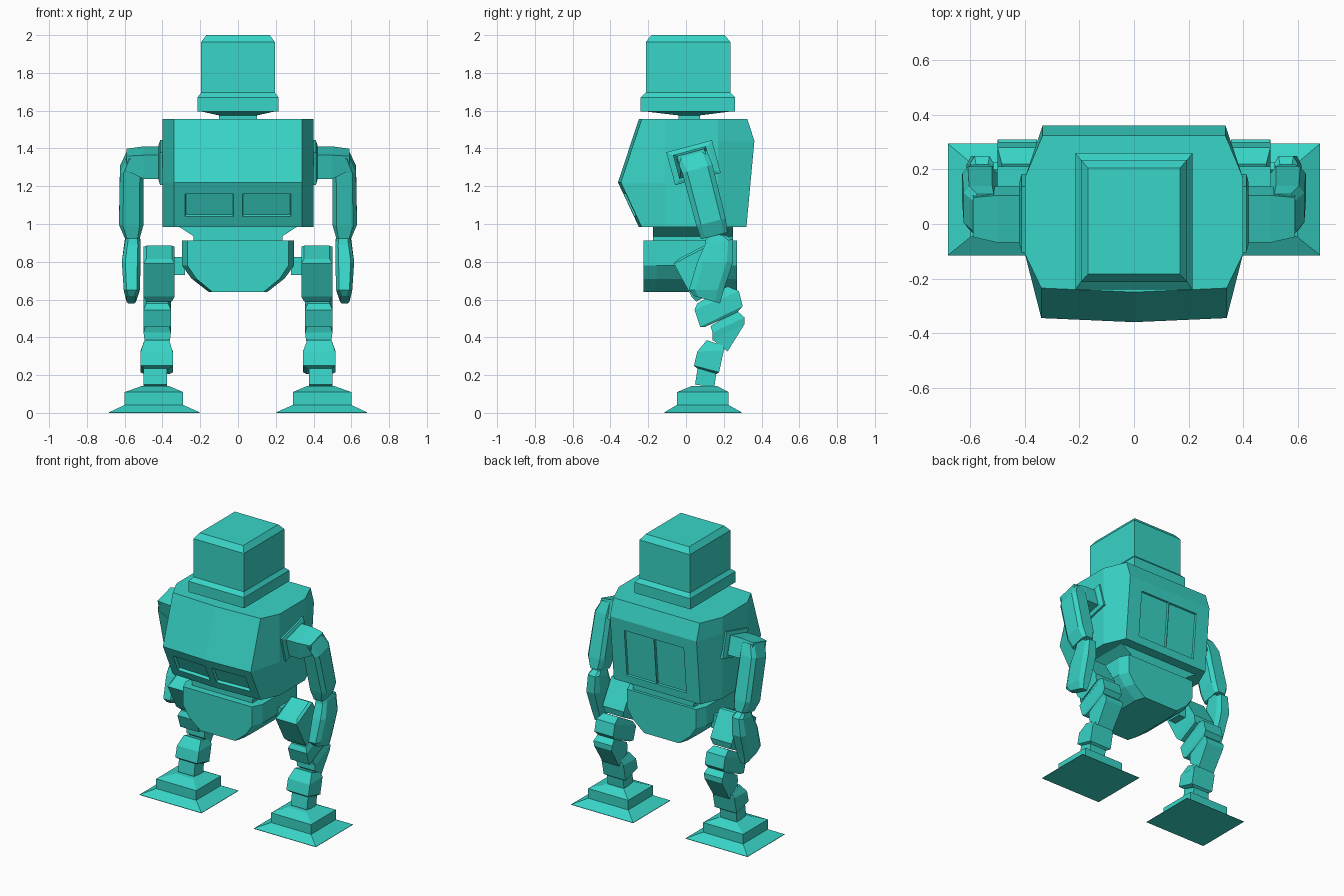
import bpy, bmesh, math
from mathutils import Vector

if "Cube" in bpy.data.objects:
    bpy.data.objects.remove(bpy.data.objects["Cube"])

teal = bpy.data.materials.new("teal")
teal.diffuse_color = (0.04, 0.66, 0.57, 1)
teal.use_nodes = True
teal.node_tree.nodes["Principled BSDF"].inputs["Base Color"].default_value = teal.diffuse_color


def loft(name, rings, mirror=False, edit=None):
    """Skin a stack of equal-length point rings and cap both ends."""
    bm = bmesh.new()
    loops = [[bm.verts.new(p) for p in ring] for ring in rings]
    n = len(loops[0])
    for a, b in zip(loops, loops[1:]):
        for i in range(n):
            j = (i + 1) % n
            bm.faces.new((a[i], a[j], b[j], b[i]))
    bm.faces.new(loops[0])
    bm.faces.new(loops[-1])
    bmesh.ops.recalc_face_normals(bm, faces=bm.faces)
    if edit:
        edit(bm)
    me = bpy.data.meshes.new(name)
    bm.to_mesh(me)
    bm.free()
    me.materials.append(teal)
    ob = bpy.data.objects.new(name, me)
    bpy.context.collection.objects.link(ob)
    if mirror:
        ob.modifiers.new("mirror", 'MIRROR').use_mirror_merge = False
    return ob


def rect(z, x0, x1, y0, y1):
    return [(x0, y0, z), (x1, y0, z), (x1, y1, z), (x0, y1, z)]


def octa(z, x, y0, y1, cx, cy):
    """Level rectangle with cut corners, symmetric in x."""
    return [(-x + cx, y0, z), (x - cx, y0, z), (x, y0 + cy, z), (x, y1 - cy, z),
            (x - cx, y1, z), (-x + cx, y1, z), (-x, y1 - cy, z), (-x, y0 + cy, z)]


def limb(name, rows, cut=0.0):
    """Row: front edge (y, z), back edge (y, z), inner x, outer x."""
    rings = []
    for ya, za, yb, zb, x0, x1 in rows:
        a, b = Vector((0, ya, za)), Vector((0, yb, zb))

        def p(u, v):
            q = a.lerp(b, v)
            q.x = x0 + (x1 - x0) * u
            return q
        c = cut
        if c:
            uv = [(c, 0), (1 - c, 0), (1, c), (1, 1 - c), (1 - c, 1), (c, 1), (0, 1 - c), (0, c)]
        else:
            uv = [(0, 0), (1, 0), (1, 1), (0, 1)]
        rings.append([p(u, v) for u, v in uv])
    return loft(name, rings, mirror=True)


def tilted(x, cy, cz, w, h, ang=math.radians(15)):
    """Rotated rectangle facing sideways."""
    c, s = math.cos(ang), math.sin(ang)
    return [(x, cy + u * w / 2 * c - v * h / 2 * s, cz + u * w / 2 * s + v * h / 2 * c)
            for u, v in ((-1, -1), (1, -1), (1, 1), (-1, 1))]


# head with its rim and neck
loft("head", [rect(1.595, -.215, .215, -.24, .26), rect(1.67, -.215, .215, -.24, .26),
              rect(1.695, -.195, .195, -.213, .235), rect(1.963, -.195, .195, -.213, .235),
              rect(2.0, -.168, .168, -.183, .205)])
loft("neck", [rect(1.54, -.1, .1, -.04, .075), rect(1.575, -.1, .1, -.04, .075),
              rect(1.597, -.2, .2, -.225, .245)])


# torso, with recessed front windows and back doors
def recess(bm, face, x0, x1, z0, z1, depth):
    co, n = face.calc_center_median(), face.normal.copy()
    bmesh.ops.inset_individual(bm, faces=[face], thickness=.01)
    for v in face.verts:
        x = x1 if v.co.x > co.x else x0
        z = z1 if v.co.z > co.z else z0
        y = co.y - (n.x * (x - co.x) + n.z * (z - co.z)) / n.y
        v.co = (x, y, z)
    face.normal_update()
    bmesh.ops.inset_individual(bm, faces=[face], thickness=.004, depth=-depth)


def torso_panels(bm):
    bm.normal_update()
    front = [f for f in bm.faces if f.normal.y < -.8 and f.normal.z < -.2]
    back = [f for f in bm.faces if f.normal.y > .95 and f.normal.z < 0]
    for f in front:
        lo, hi = (.025, .28) if f.calc_center_median().x > 0 else (-.28, -.025)
        recess(bm, f, lo, hi, 1.04, 1.16, .02)
    for f in back:
        lo, hi = (.003, .23) if f.calc_center_median().x > 0 else (-.23, -.003)
        recess(bm, f, lo, hi, 1.04, 1.365, .012)


def torso_ring(front, zf, back, zb):
    half = [(.34, front, zf), (.4, -.11, zf), (.4, .17, zb), (.335, back, zb)]
    return ([(0, front - .015, zf)] + half + [(0, back, zb)]
            + [(-x, y, z) for x, y, z in reversed(half)])


loft("torso", [torso_ring(-.235, .985, .32, .985), torso_ring(-.345, 1.22, .362, 1.44),
               torso_ring(-.235, 1.555, .325, 1.555)], edit=torso_panels)

# waist and pelvis
loft("waist", [rect(.9, -.235, .235, -.175, .25), rect(.935, -.235, .235, -.175, .25),
               rect(.987, -.315, .315, -.175, .25)])
loft("pelvis", [octa(.64, .155, -.225, .27, .02, .07), octa(.71, .245, -.225, .27, .025, .07),
                octa(.78, .297, -.225, .27, .03, .07), octa(.912, .297, -.225, .27, .03, .07)])

# shoulders and arms
loft("shoulder_plate", [tilted(.39, .04, 1.325, .25, .18), tilted(.412, .04, 1.325, .25, .18),
                        tilted(.42, .04, 1.325, .2, .14)], mirror=True)
loft("shoulder", [tilted(.4, .035, 1.325, .18, .13), tilted(.5, .035, 1.325, .18, .13),
                  tilted(.59, .035, 1.34, .15, .08)], mirror=True)
limb("upper_arm", [(-.05, 1.345, .11, 1.39, .5, .59), (-.02, 1.27, .14, 1.315, .5, .625),
                   (.055, .99, .21, 1.03, .5, .63), (.08, .92, .22, .955, .52, .6)], .16)
limb("forearm", [(.11, .95, .21, .94, .525, .59), (.1, .89, .25, .92, .515, .6),
                 (.06, .8, .25, .8, .515, .615), (.015, .65, .2, .65, .52, .605),
                 (.04, .62, .18, .58, .54, .59)], .18)

# legs, from the hip down
limb("hip_joint", [(.02, .825, .12, .825, .28, .35), (.02, .73, .12, .73, .28, .35)])
limb("thigh", [(-.04, .815, .095, .885, .35, .485), (-.065, .79, .11, .88, .335, .5),
               (.03, .615, .21, .71, .335, .5), (.055, .59, .2, .665, .35, .485)])
limb("knee", [(.06, .58, .22, .67, .37, .485), (.045, .545, .28, .645, .355, .5),
              (.075, .455, .3, .565, .355, .5), (.1, .455, .27, .53, .365, .49)])
limb("knee_lower", [(.13, .46, .27, .54, .365, .49), (.14, .425, .31, .505, .355, .5),
                    (.14, .385, .31, .47, .36, .495), (.15, .38, .22, .325, .365, .49)])
limb("shin", [(.11, .385, .2, .355, .365, .495), (.06, .325, .2, .33, .345, .515),
              (.042, .25, .175, .215, .345, .515), (.06, .235, .16, .205, .365, .495)])
limb("ankle", [(.062, .24, .16, .21, .375, .5), (.048, .15, .15, .135, .375, .5)])
limb("foot", [(-.115, 0, .295, 0, .203, .683), (-.115, .003, .295, .003, .203, .683),
              (-.048, .042, .225, .042, .29, .6), (-.048, .11, .225, .11, .29, .6),
              (.03, .142, .165, .142, .365, .51)])
